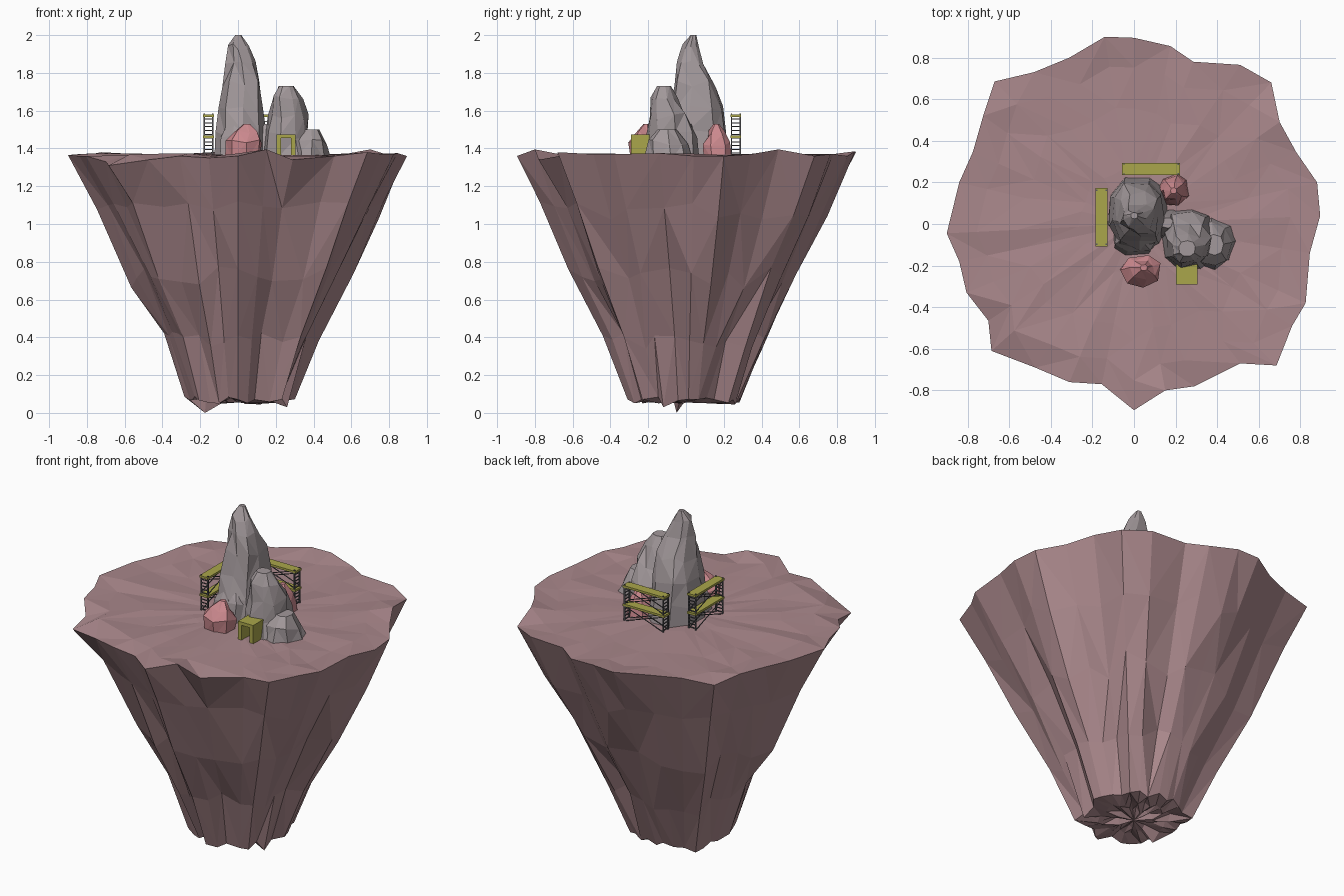
import bpy, bmesh, math, random
from mathutils import Vector, Matrix

if "Cube" in bpy.data.objects:
    bpy.data.objects.remove(bpy.data.objects["Cube"])

random.seed(11)


def material(name, rgb):
    m = bpy.data.materials.new(name)
    m.diffuse_color = (*rgb, 1)
    m.use_nodes = True
    m.node_tree.nodes["Principled BSDF"].inputs["Base Color"].default_value = m.diffuse_color
    return m


ISLAND = material("dusty_mauve", (0.40, 0.245, 0.26))
STONE = material("grey_stone", (0.36, 0.315, 0.325))
PINK = material("pink_stone", (0.60, 0.25, 0.27))
PLANK = material("olive_planks", (0.40, 0.38, 0.07))
POLE = material("dark_poles", (0.10, 0.10, 0.11))


def finish(bm, name, mat):
    bmesh.ops.recalc_face_normals(bm, faces=bm.faces)
    me = bpy.data.meshes.new(name)
    bm.to_mesh(me)
    bm.free()
    ob = bpy.data.objects.new(name, me)
    me.materials.append(mat)
    bpy.context.collection.objects.link(ob)
    return ob


def skin(rings, start=None, end=None):
    """Loft equal-length rings; fan each end to a point, or cap it flat."""
    bm = bmesh.new()
    vs = [[bm.verts.new(p) for p in r] for r in rings]
    n = len(vs[0])
    for a, b in zip(vs, vs[1:]):
        for i in range(n):
            j = (i + 1) % n
            if random.random() < 0.5:
                tris = (a[i], a[j], b[j]), (a[i], b[j], b[i])
            else:
                tris = (a[i], a[j], b[i]), (a[j], b[j], b[i])
            for t in tris:
                bm.faces.new(t)
    for ring, tip in ((vs[0], start), (vs[-1], end)):
        if tip is None:
            bm.faces.new(ring)
        else:
            c = bm.verts.new(tip)
            for i in range(n):
                bm.faces.new((ring[i], ring[(i + 1) % n], c))
    return bm


def jit(a):
    return random.uniform(-a, a)


# Floating island: rim outline (x, y, z), clockwise from the back
RIM = [(-.14, .90, 1.38), (0, .895, 1.385), (.175, .855, 1.36), (.285, .78, 1.37),
       (.51, .765, 1.37), (.66, .68, 1.36), (.70, .49, 1.395), (.78, .345, 1.37),
       (.88, .20, 1.36), (.895, .04, 1.36), (.845, -.14, 1.375), (.825, -.38, 1.37),
       (.76, -.49, 1.37), (.685, -.68, 1.38), (.51, -.67, 1.36), (.29, -.78, 1.34),
       (.15, -.80, 1.395), (0, -.895, 1.36), (-.155, -.77, 1.35), (-.31, -.76, 1.36),
       (-.475, -.69, 1.34), (-.685, -.61, 1.31), (-.70, -.465, 1.33), (-.805, -.33, 1.36),
       (-.84, -.18, 1.36), (-.90, -.045, 1.365), (-.84, .20, 1.37), (-.775, .345, 1.37),
       (-.725, .52, 1.38), (-.67, .685, 1.36), (-.48, .73, 1.37), (-.31, .80, 1.37)]
groove = [jit(0.05) for _ in RIM]
rings = []
for s, dz in ((0.3, .004), (0.62, .008), (0.84, .01)):          # top surface
    rings.append([(x * s, y * s, 1.365 + jit(dz)) for x, y, z in RIM])
rings.append(RIM)
for z, s, g, dz in ((1.07, .84, .5, .05), (.72, .655, .8, .06), (.38, .455, 1, .05),
                    (.07, .32, .8, .02)):                       # cliff sides
    ring = []
    for (x, y, _), k in zip(RIM, groove):
        f = s * (1 + g * k * 1.5) + jit(.008)
        ring.append((x * f, y * f, z + jit(dz)))
    rings.append(ring)
for s, z in ((.21, .065), (.11, .07)):                          # craggy underside
    rings.append([(x * s, y * s, z + jit(.022)) for x, y, _ in RIM])
bm = skin(rings, (0, 0, 1.365), (0, 0, .055))
bm.verts.ensure_lookup_table()
for tx, ty, tz in ((-.175, -.05, 0), (.26, -.12, .03), (.12, .26, .045), (-.1, -.23, .05)):
    v = min((v for v in bm.verts if v.co.z < .12),
            key=lambda v: (v.co.xy - Vector((tx, ty))).length)
    v.co = (tx, ty, tz)
finish(bm, "floating_island", ISLAND)


# Rocks: levels are (z, x min, x max, y min, y max)
def rock(name, mat, levels, n=9, rough=.012):
    rings = []
    turn = random.random()
    for k, (z, x0, x1, y0, y1) in enumerate(levels):
        ring = []
        top = k == len(levels) - 1
        for i in range(n):
            a = 2 * math.pi * (i + turn) / n
            c, s = (math.copysign(abs(t) ** .8, t) for t in (math.cos(a), math.sin(a)))
            r = 0 if top else rough
            ring.append(((x0 + x1) / 2 + c * (x1 - x0) / 2 + jit(r),
                         (y0 + y1) / 2 + s * (y1 - y0) / 2 + jit(r),
                         z + (jit(r * 1.8) if 0 < k else 0) * (not top)))
        rings.append(ring)
    return finish(skin(rings), name, mat)


rock("tall_rock", STONE, [(1.34, -.12, .16, -.13, .23), (1.48, -.115, .15, -.12, .22),
                          (1.61, -.10, .135, -.09, .195), (1.74, -.08, .125, -.07, .16),
                          (1.85, -.06, .105, -.045, .10), (1.94, -.05, .06, -.02, .07),
                          (2.0, -.015, .018, .025, .055)])
rock("tall_rock_foot", STONE, [(1.34, -.11, .12, -.155, .02), (1.46, -.10, .11, -.14, .02),
                               (1.56, -.05, .06, -.09, .0)], 7)
rock("middle_rock", STONE, [(1.34, .14, .39, -.225, .08), (1.47, .15, .38, -.21, .06),
                            (1.57, .165, .365, -.20, .01), (1.66, .19, .335, -.19, -.04),
                            (1.73, .215, .295, -.155, -.08)])
rock("shoulder_rock", STONE, [(1.34, .27, .495, -.215, .03), (1.43, .29, .465, -.20, .0),
                              (1.50, .34, .43, -.15, -.05)], 8)
rock("gap_rock", STONE, [(1.34, .08, .25, -.08, .08), (1.46, .10, .22, -.06, .06),
                         (1.53, .13, .19, -.02, .03)], 7)
rock("front_pink_rock", PINK, [(1.34, -.06, .12, -.295, -.155), (1.43, -.065, .13, -.30, -.155),
                               (1.485, -.02, .10, -.265, -.17), (1.53, .03, .065, -.225, -.195)], 7, .009)
rock("back_pink_rock", PINK, [(1.34, .11, .265, .09, .24), (1.42, .12, .26, .095, .235),
                              (1.48, .14, .235, .12, .205), (1.53, .175, .205, .145, .175)], 7, .009)


# Straight box beams
def box(bm, lo, hi):
    c = [(a + b) / 2 for a, b in zip(lo, hi)]
    s = [b - a for a, b in zip(lo, hi)]
    bmesh.ops.create_cube(bm, size=1, matrix=Matrix.Translation(c) @ Matrix.Diagonal((*s, 1)))


def beam(bm, p, q, w=.005):
    p, q = Vector(p), Vector(q)
    d = q - p
    m = Matrix.Translation((p + q) / 2) @ d.to_track_quat('Z', 'Y').to_matrix().to_4x4()
    bmesh.ops.create_cube(bm, size=1, matrix=m @ Matrix.Diagonal((w, w, d.length, 1)))


# Mine entrance: two deep jambs under a lintel
bm = bmesh.new()
box(bm, (.203, -.29, 1.35), (.228, -.19, 1.455))
box(bm, (.280, -.29, 1.35), (.305, -.19, 1.455))
box(bm, (.203, -.29, 1.455), (.305, -.19, 1.475))
finish(bm, "mine_entrance", PLANK)


# Scaffolds: two decks, ladder frames at both ends, braces along the sides
def scaffold(name, x, y, turn):
    place = Matrix.Translation((x, y, 1.36)) @ Matrix.Rotation(turn, 4, 'Z')
    L, W, H = .13, .023, .225
    poles, decks = bmesh.new(), bmesh.new()
    for sx in (-L, L):
        for sy in (-W, W):
            beam(poles, (sx, sy, -.015), (sx, sy, H), .007)
        for i in range(11):
            z = .015 + i * .02
            beam(poles, (sx, -W, z), (sx, W, z))
    for sy in (-W, W):
        for z0, z1 in ((.005, .095), (.115, .205)):
            beam(poles, (-L, sy, z0), (L, sy, z1), .004)
            beam(poles, (-L, sy, z1), (L, sy, z0), .004)
    for z in (.095, .207):
        box(decks, (-.14, -.028, z), (.14, .028, z + .013))
    for bm, part, mat in ((poles, "poles", POLE), (decks, "decks", PLANK)):
        finish(bm, f"{name}_{part}", mat).matrix_world = place


scaffold("back_scaffold", .082, .264, 0)
scaffold("left_scaffold", -.156, .032, math.pi / 2)
